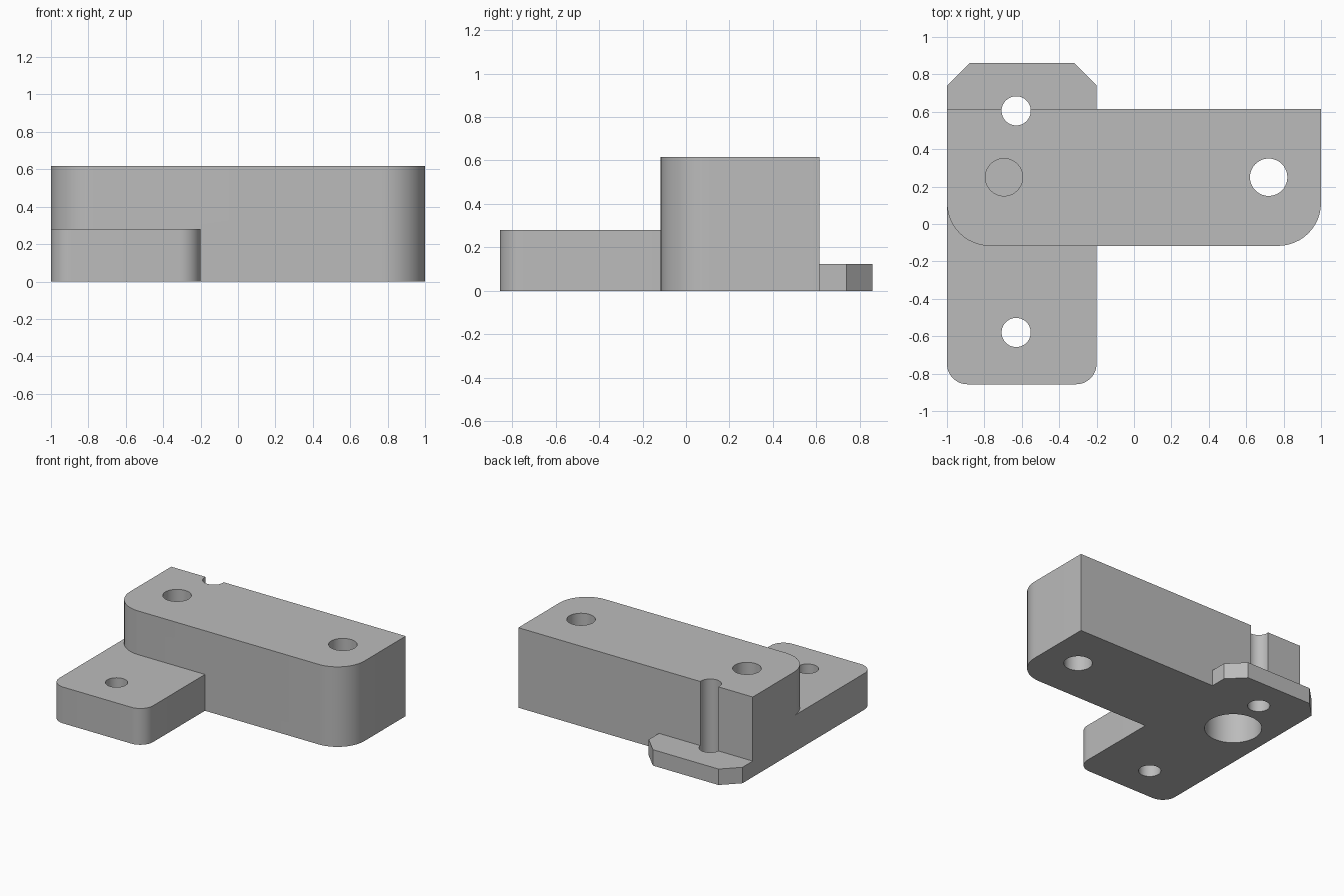
import bpy, bmesh, math

if "Cube" in bpy.data.objects:
    bpy.data.objects.remove(bpy.data.objects["Cube"])

grey = bpy.data.materials.new("plain grey")
grey.diffuse_color = (0.5, 0.5, 0.5, 1)
grey.use_nodes = True
grey.node_tree.nodes["Principled BSDF"].inputs["Base Color"].default_value = grey.diffuse_color


def prism(name, outline, z0, z1):
    """Extrude a flat outline from z0 to z1."""
    bm = bmesh.new()
    face = bm.faces.new([bm.verts.new((x, y, z0)) for x, y in outline])
    ext = bmesh.ops.extrude_face_region(bm, geom=[face])
    top = [v for v in ext["geom"] if isinstance(v, bmesh.types.BMVert)]
    bmesh.ops.translate(bm, verts=top, vec=(0, 0, z1 - z0))
    bmesh.ops.recalc_face_normals(bm, faces=bm.faces)
    mesh = bpy.data.meshes.new(name)
    bm.to_mesh(mesh)
    bm.free()
    mesh.materials.append(grey)
    obj = bpy.data.objects.new(name, mesh)
    bpy.context.collection.objects.link(obj)
    return obj


def arc(cx, cy, r, a0, a1, n):
    return [(cx + r * math.cos(math.radians(a0 + (a1 - a0) * i / n)),
             cy + r * math.sin(math.radians(a0 + (a1 - a0) * i / n)))
            for i in range(n + 1)]


def round_front(x0, x1, y0, y1, r):
    """Rectangle with its two front corners rounded."""
    return (arc(x0 + r, y0 + r, r, 180, 270, 12)
            + arc(x1 - r, y0 + r, r, 270, 360, 12) + [(x1, y1), (x0, y1)])


def combine(target, other, operation):
    mod = target.modifiers.new(operation.lower(), 'BOOLEAN')
    mod.operation, mod.solver, mod.object = operation, 'EXACT', other
    bpy.context.view_layer.objects.active = target
    bpy.ops.object.modifier_apply(modifier=mod.name)
    bpy.data.objects.remove(other)


# main block, low front foot and chamfered rear tab
body = prism("bracket_body", round_front(-1, 1, -0.117, 0.615, 0.23), 0, 0.617)
foot = prism("front_foot", round_front(-1, -0.2, -0.857, 0.3, 0.11), 0, 0.28)
c = 0.12
tab = prism("rear_tab", [(-1, 0.3), (-0.2, 0.3), (-0.2, 0.86 - c), (-0.2 - c, 0.86),
                         (-1 + c, 0.86), (-1, 0.86 - c)], 0, 0.123)
combine(body, foot, 'UNION')
combine(body, tab, 'UNION')

# holes: x, y, radius, bottom, top
holes = [
    (0.72, 0.25, 0.10, -0.1, 0.8),      # through hole, right
    (-0.63, 0.605, 0.078, -0.1, 0.8),   # through hole and rear groove
    (-0.63, -0.58, 0.078, -0.1, 0.8),   # through hole in foot
    (-0.695, 0.25, 0.10, 0.40, 0.8),    # blind hole from above
    (-0.695, 0.25, 0.20, -0.1, 0.31),   # wide blind pocket from below
]
for x, y, r, z0, z1 in holes:
    combine(body, prism("hole_cutter", arc(x, y, r, 0, 360, 40)[:-1], z0, z1), 'DIFFERENCE')

# smooth curved walls, crisp edges
bpy.ops.object.select_all(action='DESELECT')
body.select_set(True)
bpy.context.view_layer.objects.active = body
bpy.ops.object.shade_smooth_by_angle(angle=math.radians(30))
